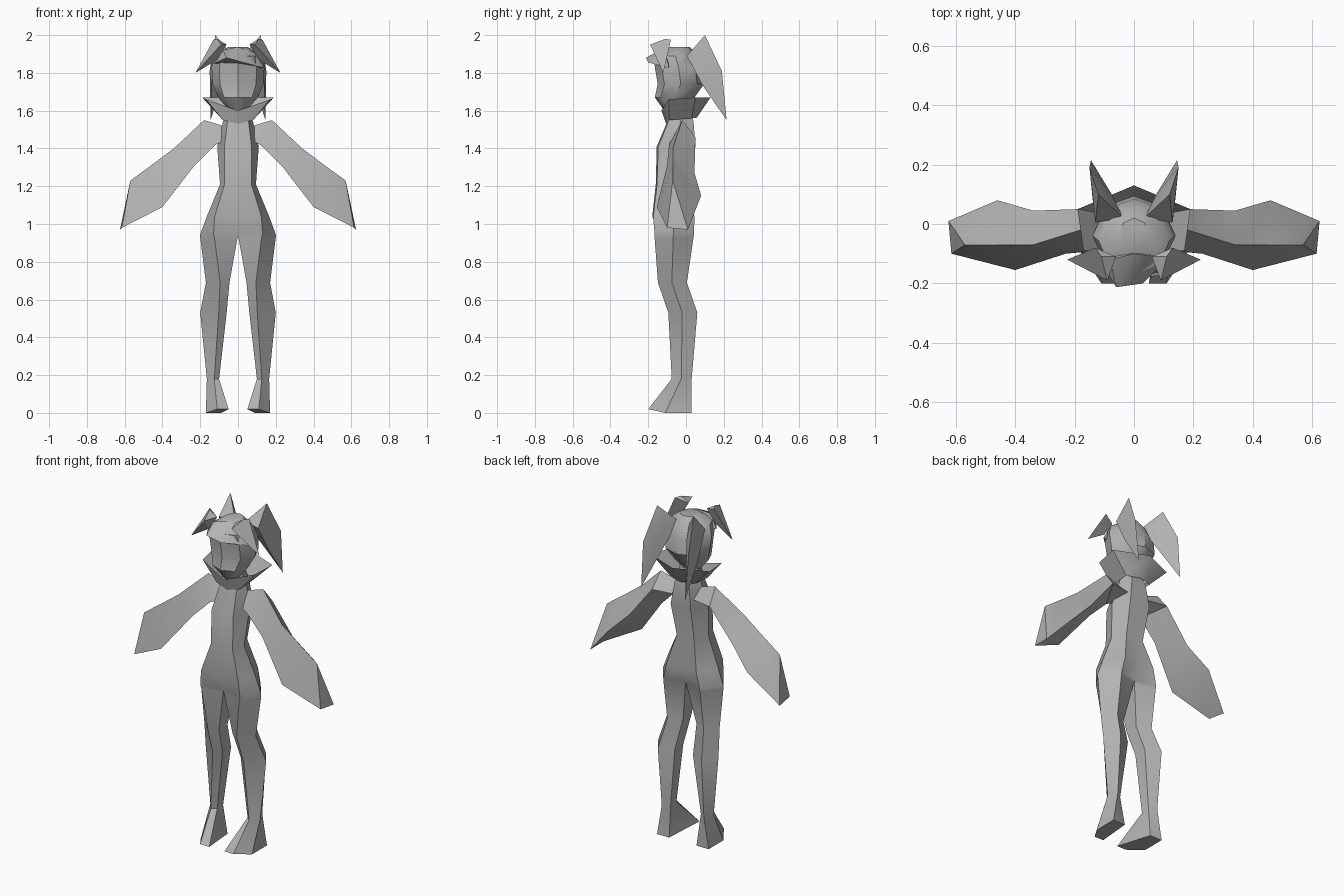
import bpy, bmesh, math

if "Cube" in bpy.data.objects:
    bpy.data.objects.remove(bpy.data.objects["Cube"])

grey = bpy.data.materials.new("plain grey")
grey.diffuse_color = (0.45, 0.45, 0.45, 1)
grey.use_nodes = True
grey.node_tree.nodes["Principled BSDF"].inputs["Base Color"].default_value = grey.diffuse_color


def finish(name, bm, mirror=False, angle=30):
    """Turn a bmesh into a named, shaded, optionally mirrored object."""
    bmesh.ops.recalc_face_normals(bm, faces=bm.faces)
    mesh = bpy.data.meshes.new(name)
    bm.to_mesh(mesh)
    bm.free()
    mesh.materials.append(grey)
    obj = bpy.data.objects.new(name, mesh)
    bpy.context.collection.objects.link(obj)
    if mirror:
        mod = obj.modifiers.new("mirror", 'MIRROR')
        mod.use_clip = True
        mod.merge_threshold = 0.0005
    bpy.ops.object.select_all(action='DESELECT')
    obj.select_set(True)
    bpy.context.view_layer.objects.active = obj
    bpy.ops.object.shade_smooth_by_angle(angle=math.radians(angle))
    return obj


def loft(name, rings, closed=True, caps=(True, True), mirror=False, angle=30):
    """Skin a list of equal-length rings, leaving the mirror plane open."""
    bm = bmesh.new()
    loops = [[bm.verts.new(p) for p in ring] for ring in rings]
    n = len(loops[0])
    for a, b in zip(loops, loops[1:]):
        for i in range(n if closed else n - 1):
            j = (i + 1) % n
            quad = (a[i], a[j], b[j], b[i])
            if mirror and all(abs(v.co.x) < 1e-5 for v in quad):
                continue
            bm.faces.new(quad)
    for use, loop in zip(caps, (loops[0], loops[-1])):
        if use:
            bm.faces.new(loop)
    return finish(name, bm, mirror, angle)


def hull(name, points, mirror=False, angle=20):
    """Faceted solid spanned by a few corner points."""
    bm = bmesh.new()
    verts = [bm.verts.new(p) for p in points]
    res = bmesh.ops.convex_hull(bm, input=verts)
    loose = [v for v in bm.verts if not v.link_faces]
    bmesh.ops.delete(bm, geom=loose, context='VERTS')
    return finish(name, bm, mirror, angle)


# Body and legs: half section, inner edge on the centre plane above the crotch
def half_ring(z, xin, xout, yf, yb, fx=0.6, inset=0.08):
    d, w = yb - yf, xout - xin
    return [(xin, yf + inset * d, z),
            (xin + fx * w, yf + 0.04 * d, z),
            (xout, yf + 0.5 * d, z),
            (xin + 0.6 * w, yb, z),
            (xin, yb - inset * d, z)]


foot = [(0.05, -0.2, 0.02), (0.11, -0.2, 0.02), (0.17, -0.11, 0.0),
        (0.17, 0.03, 0.0), (0.09, 0.03, 0.0)]
sections = [
    (0.18, 0.10, 0.165, -0.08, 0.03, 0.4, 0.25),
    (0.53, 0.06, 0.20, -0.10, 0.06, 0.3, 0.25),
    (0.69, 0.045, 0.17, -0.155, 0.005, 0.4, 0.25),
    (0.93, 0.002, 0.20, -0.175, 0.04, 0.62, 0.18),
    (0.945, 0.0, 0.20, -0.175, 0.042, 0.65, 0.15),
    (1.04, 0.0, 0.165, -0.183, 0.045, 0.75, 0.02),
    (1.21, 0.0, 0.095, -0.16, 0.005, 0.75, 0.0),
    (1.41, 0.0, 0.11, -0.155, 0.05, 0.65, 0.0),
    (1.54, 0.0, 0.08, -0.10, 0.04, 0.7, 0.0),
    (1.63, 0.0, 0.05, -0.09, 0.02, 0.7, 0.0),
]
loft("body_and_legs", [foot] + [half_ring(*s) for s in sections], mirror=True)

# Wide triangular sleeves: top, back and front edge of each section
loft("sleeves", [
    [(0.08, -0.03, 1.52), (0.07, 0.03, 1.46), (0.07, -0.08, 1.44)],
    [(0.18, -0.02, 1.55), (0.19, 0.05, 1.46), (0.12, -0.09, 1.42)],
    [(0.34, -0.07, 1.40), (0.34, 0.045, 1.27), (0.23, -0.10, 1.31)],
    [(0.46, -0.07, 1.31), (0.46, 0.08, 1.15), (0.40, -0.155, 1.09)],
    [(0.57, -0.07, 1.23), (0.625, 0.01, 0.97), (0.615, -0.10, 0.98)],
], mirror=True)

# Flared collar
loft("collar", [
    [(0, -0.105, 1.53), (0.08, -0.09, 1.55), (0.08, 0.03, 1.56), (0, 0.055, 1.56)],
    [(0, -0.13, 1.60), (0.17, -0.09, 1.66), (0.19, 0.05, 1.67), (0, 0.13, 1.67)],
], closed=False, caps=(False, False), mirror=True)


# Head
def head_ring(z, w, yf, yb):
    c, r = (yf + yb) / 2, (yb - yf) / 2
    return [(w * math.sin(a), c - r * math.cos(a), z)
            for a in (k * math.pi / 4 for k in range(8))]


loft("head", [head_ring(*s) for s in (
    (1.60, 0.045, -0.115, -0.01),
    (1.67, 0.105, -0.165, 0.045),
    (1.74, 0.135, -0.15, 0.095),
    (1.83, 0.14, -0.165, 0.085),
    (1.89, 0.12, -0.17, 0.06),
    (1.938, 0.05, -0.09, 0.02))], angle=40)

# Swept fringe over the brow
hull("fringe", [(-0.06, -0.213, 1.88), (0.03, -0.20, 1.855), (0.14, -0.09, 1.825),
                (-0.13, -0.10, 1.85), (0, -0.10, 1.938), (-0.08, -0.12, 1.92),
                (0.09, -0.11, 1.905), (0, -0.14, 1.85)], angle=40)

# Side tufts near the front
hull("front_tufts", [(0.06, -0.11, 1.95), (0.09, -0.19, 1.95), (0.13, -0.08, 1.975),
                     (0.11, -0.11, 1.98), (0.225, -0.12, 1.80), (0.11, -0.12, 1.87)],
     mirror=True)

# Long drooping ears at the back
hull("back_ears", [(0.12, 0.10, 2.0), (0.035, 0.02, 1.90), (0.13, 0.005, 1.89),
                   (0.075, 0.10, 1.86), (0.15, 0.19, 1.81), (0.145, 0.215, 1.55),
                   (0.14, 0.09, 1.73)], mirror=True)
